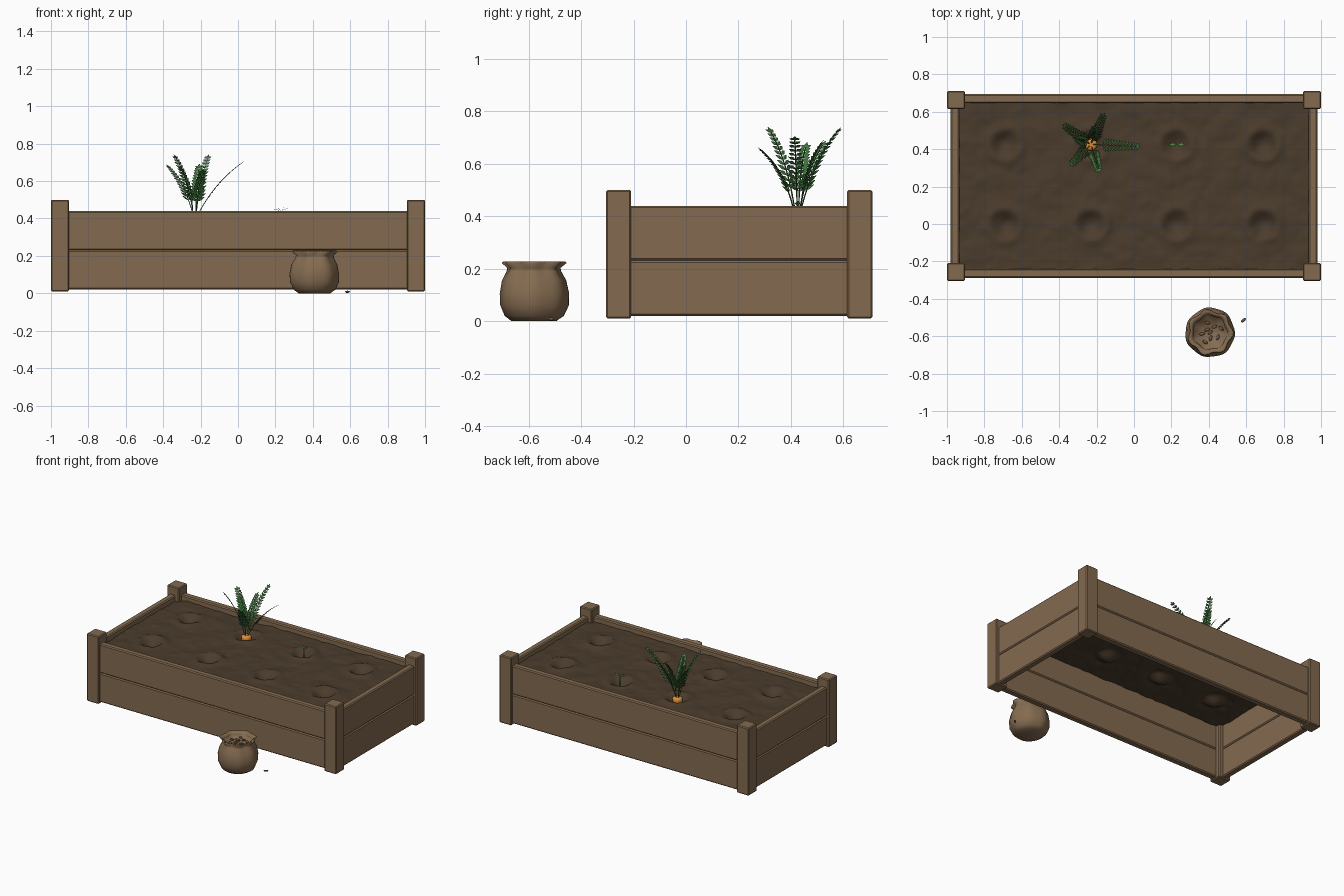
import bpy, bmesh, math, random
from mathutils import Vector, Matrix, noise

random.seed(4)
cube = bpy.data.objects.get("Cube")
if cube:
    bpy.data.objects.remove(cube)


def material(name, r, g, b):
    m = bpy.data.materials.new(name)
    m.use_nodes = True
    m.diffuse_color = (r, g, b, 1)
    m.node_tree.nodes["Principled BSDF"].inputs["Base Color"].default_value = (r, g, b, 1)
    return m


WOOD = material("wood brown", 0.23, 0.145, 0.08)
SOIL = material("soil brown", 0.07, 0.045, 0.026)
CLOTH = material("sack brown", 0.235, 0.15, 0.082)
SEED = material("seed brown", 0.17, 0.10, 0.05)
LEAF = material("leaf green", 0.05, 0.17, 0.045)
SPROUT = material("sprout green", 0.09, 0.3, 0.06)
CARROT = material("carrot orange", 0.75, 0.27, 0.04)


def finish(name, bm, mat, smooth=False):
    bmesh.ops.recalc_face_normals(bm, faces=bm.faces)
    mesh = bpy.data.meshes.new(name)
    bm.to_mesh(mesh)
    bm.free()
    mesh.materials.append(mat)
    ob = bpy.data.objects.new(name, mesh)
    bpy.context.collection.objects.link(ob)
    for p in mesh.polygons:
        p.use_smooth = smooth
    return ob


def box(name, lo, hi, bevel):
    lo, hi = Vector(lo), Vector(hi)
    bm = bmesh.new()
    bmesh.ops.create_cube(bm, size=1)
    for v in bm.verts:
        v.co = (lo + hi) / 2 + v.co * (hi - lo)
    ob = finish(name, bm, WOOD)
    mod = ob.modifiers.new("bevel", "BEVEL")
    mod.width, mod.segments = bevel, 1
    return ob


def lathe(name, profile, center, mat, sides, wobble=lambda a, r, i: r):
    """Turn (radius, height) points round the z axis; a zero radius closes the end."""
    bm = bmesh.new()
    rings = []
    for i, (r, z) in enumerate(profile):
        if r == 0:
            rings.append([bm.verts.new((center[0], center[1], z))] * sides)
            continue
        ring = []
        for k in range(sides):
            a = math.tau * k / sides
            q = wobble(a, r, i)
            ring.append(bm.verts.new((center[0] + q * math.cos(a), center[1] + q * math.sin(a), z)))
        rings.append(ring)
    for a, b in zip(rings, rings[1:]):
        for k in range(sides):
            n = (k + 1) % sides
            bm.faces.new(list(dict.fromkeys((a[k], a[n], b[n], b[k]))))
    return finish(name, bm, mat, True)


# Planter frame: corner posts and two rows of planks
MID = 0.203
for side, sx in (("left", 1), ("right", -1)):
    for end, sy in (("front", -1), ("back", 1)):
        x, y = sx * 0.952, MID + sy * 0.46
        box(f"{end}_{side}_post", (x - 0.048, y - 0.048, 0.01), (x + 0.048, y + 0.048, 0.5), 0.006)
for row, z0, z1 in (("lower", 0.02, 0.231), ("upper", 0.231, 0.44)):
    for end, sy in (("front", -1), ("back", 1)):
        y = MID + sy * 0.467
        box(f"{end}_{row}_plank", (-0.93, y - 0.024, z0), (0.93, y + 0.024, z1), 0.007)
    for side, sx in (("left", 1), ("right", -1)):
        x = sx * 0.957
        box(f"{side}_{row}_plank", (x - 0.023, MID - 0.44, z0), (x + 0.023, MID + 0.44, z1), 0.007)

# Soil sheet with planting holes
HOLES = [(x, y) for x in (-0.69, -0.23, 0.225, 0.69) for y in (0.0, 0.425)]
bm = bmesh.new()
bmesh.ops.create_grid(bm, x_segments=110, y_segments=56, size=1)
for v in bm.verts:
    x, y = v.co.x * 0.94, MID + v.co.y * 0.447
    z = 0.402 + 0.008 * noise.noise((x * 9, y * 9, 0)) + 0.005 * noise.noise((x * 24, y * 24, 3))
    for hx, hy in HOLES:
        d = math.hypot(x - hx, y - hy)
        z += 0.012 * math.exp(-((d - 0.085) / 0.025) ** 2) - 0.034 * math.exp(-(d / 0.052) ** 2)
    v.co = (x, y, z)
finish("soil", bm, SOIL, True)

# Carrot root
ROOT = Vector((-0.23, 0.425, 0.415))
lathe("carrot_root", [(0, 0.412), (0.018, 0.416), (0.032, 0.41), (0.034, 0.395),
                      (0.026, 0.35), (0.014, 0.30), (0.005, 0.265), (0, 0.26)], ROOT, CARROT, 14)


def leaf(bm, base, along, across, length, width):
    up = along.cross(across)
    mid = [base + along * length * 0.5 + across * width * s for s in (0.5, -0.5)]
    pts = [base, mid[0], base + along * length + up * length * 0.1, mid[1]]
    bm.faces.new([bm.verts.new(p) for p in pts])


def tube(bm, points, radius):
    rings = []
    for p in points:
        rings.append([bm.verts.new(p + Vector((math.cos(a), math.sin(a), 0)) * radius)
                      for a in (0, math.tau / 3, 2 * math.tau / 3)])
    for a, b in zip(rings, rings[1:]):
        for k in range(3):
            bm.faces.new((a[k], a[k - 1], b[k - 1], b[k]))


def frond(name, tip):
    """Arching stalk carrying paired leaflets."""
    tip = Vector(tip)
    out = tip - ROOT
    flat = Vector((out.x, out.y, 0)).normalized()
    side = flat.cross(Vector((0, 0, 1)))
    bend = ROOT + out * 0.5 + Vector((0, 0, 0.035)) - flat * 0.02
    start = ROOT + flat * 0.012
    path = [start * (1 - t) ** 2 + bend * 2 * t * (1 - t) + tip * t * t
            for t in (i / 15 for i in range(16))]
    bm = bmesh.new()
    tube(bm, path, 0.003)
    for i in range(4, 16):
        along = (path[i] - path[i - 1]).normalized()
        size = 0.058 - 0.0022 * i
        for s in (-1, 1):
            d = (side * s + along * 0.75).normalized()
            leaf(bm, path[i], d, along.cross(side).cross(d), size, 0.017)
    leaf(bm, path[-1], along, side, 0.03, 0.015)
    finish(name, bm, LEAF)


for i, tip in enumerate([(0.01, 0.415, 0.69), (-0.165, 0.575, 0.72), (-0.365, 0.52, 0.67),
                         (-0.33, 0.325, 0.72), (-0.19, 0.295, 0.645), (-0.30, 0.455, 0.66),
                         (-0.21, 0.51, 0.67)]):
    frond(f"carrot_frond_{i + 1}", tip)

# Young sprout in the next hole
bm = bmesh.new()
base = Vector((0.23, 0.425, 0.37))
top = base + Vector((0, 0, 0.07))
tube(bm, [base, top], 0.004)
for s in (-1, 1):
    leaf(bm, top, Vector((s, 0, 0.35)).normalized(), Vector((0, 1, 0)), 0.048, 0.02)
    leaf(bm, top, Vector((s * 0.5, 0.2, 0.6)).normalized(), Vector((0, 1, 0)), 0.025, 0.015)
finish("sprout", bm, SPROUT)

# Seed sack with a gathered neck and ruffled rim
SACK = (0.407, -0.58)
RUFFLE = [0, 0.01, 0.015, 0.02, 0.02, 0.025, 0.045, 0.07, 0.07, 0.07, 0.05, 0, 0]


def gather(a, r, i):
    return r * (1 + RUFFLE[i] * math.cos(7 * a + 0.4) + 0.012 * math.sin(3 * a + i))


lathe("seed_sack", [(0, 0.004), (0.085, 0.0), (0.112, 0.02), (0.13, 0.06), (0.132, 0.105),
                    (0.122, 0.155), (0.102, 0.19), (0.097, 0.203), (0.118, 0.222), (0.112, 0.228),
                    (0.09, 0.208), (0.092, 0.194), (0, 0.2)], SACK, CLOTH, 42, gather)


def seed(name, x, y, z):
    bm = bmesh.new()
    turn = Matrix.Rotation(random.uniform(0, math.pi), 4, "Z")
    shape = Matrix.Translation((x, y, z)) @ turn @ Matrix.Diagonal((0.016, 0.008, 0.006, 1))
    bmesh.ops.create_icosphere(bm, subdivisions=2, radius=1, matrix=shape)
    finish(name, bm, SEED, True)


for i in range(9):
    a, r = i * 2.4, 0.022 * math.sqrt(i)
    seed(f"sack_seed_{i + 1}", SACK[0] + r * math.cos(a), SACK[1] + r * math.sin(a), 0.202)
seed("dropped_seed", 0.585, -0.515, 0.008)
